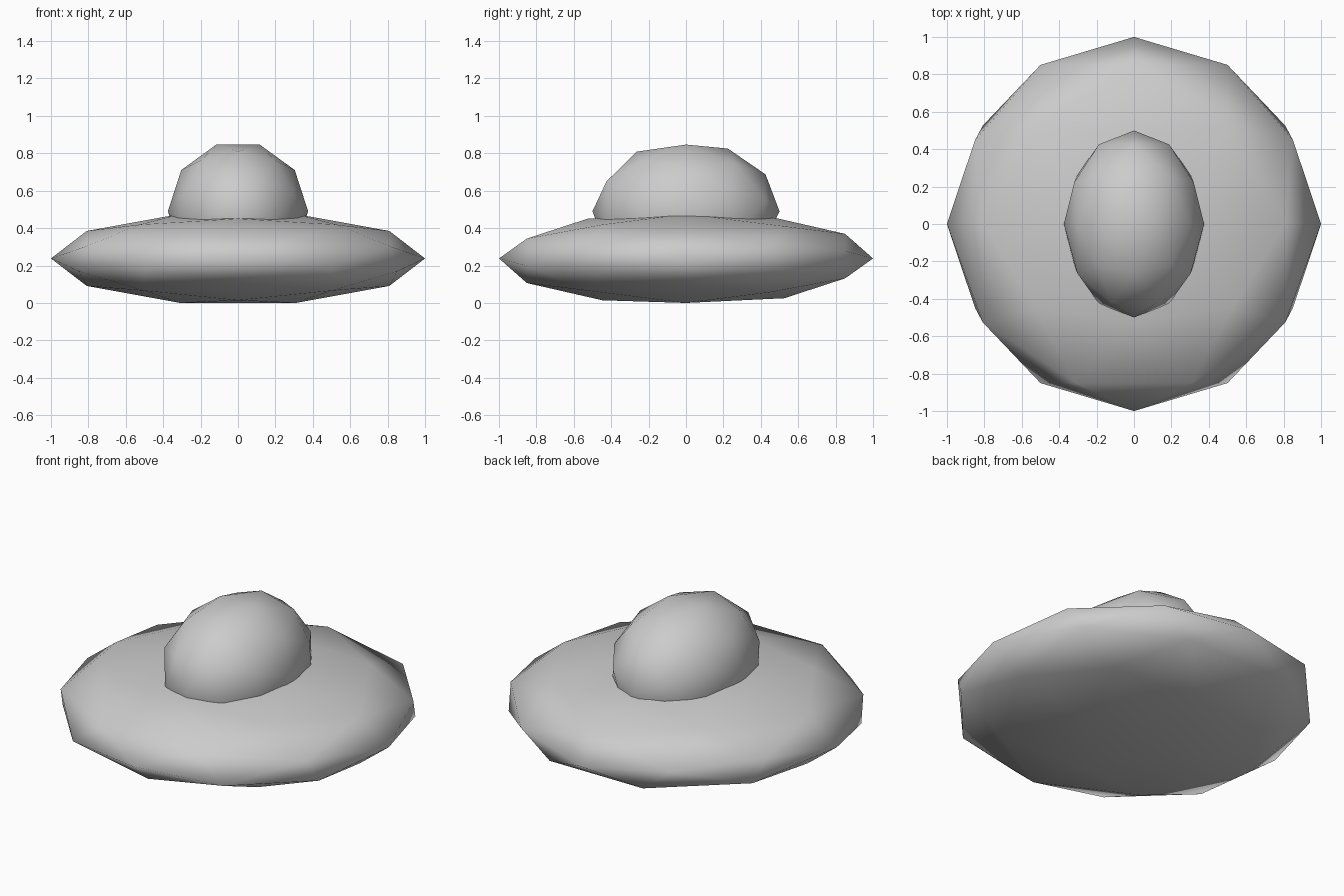
import bpy
import math
from mathutils import Matrix, Vector

if "Cube" in bpy.data.objects:
    bpy.data.objects.remove(bpy.data.objects["Cube"])


# Low-poly icosphere with its poles along y, stretched and smooth shaded
def ellipsoid(name, size, height):
    bpy.ops.mesh.primitive_ico_sphere_add(subdivisions=2, radius=1)
    ob = bpy.context.object
    ob.name = name
    poles_to_y = Matrix(((0, 1, 0), (0, 0, 1), (1, 0, 0))).to_4x4()
    ob.data.transform(Matrix.Diagonal(Vector((*size, 1))) @ poles_to_y)
    ob.location.z = height
    ob.data.shade_smooth()
    return ob


# Flat saucer body resting on the ground
thickness = 0.25
ellipsoid("saucer_body", (1, 1, thickness), thickness * math.cos(math.radians(18)))

# Cabin dome, longer front to back, sunk into the body
ellipsoid("cabin_dome", (0.375, 0.5, 0.375), 0.49)
